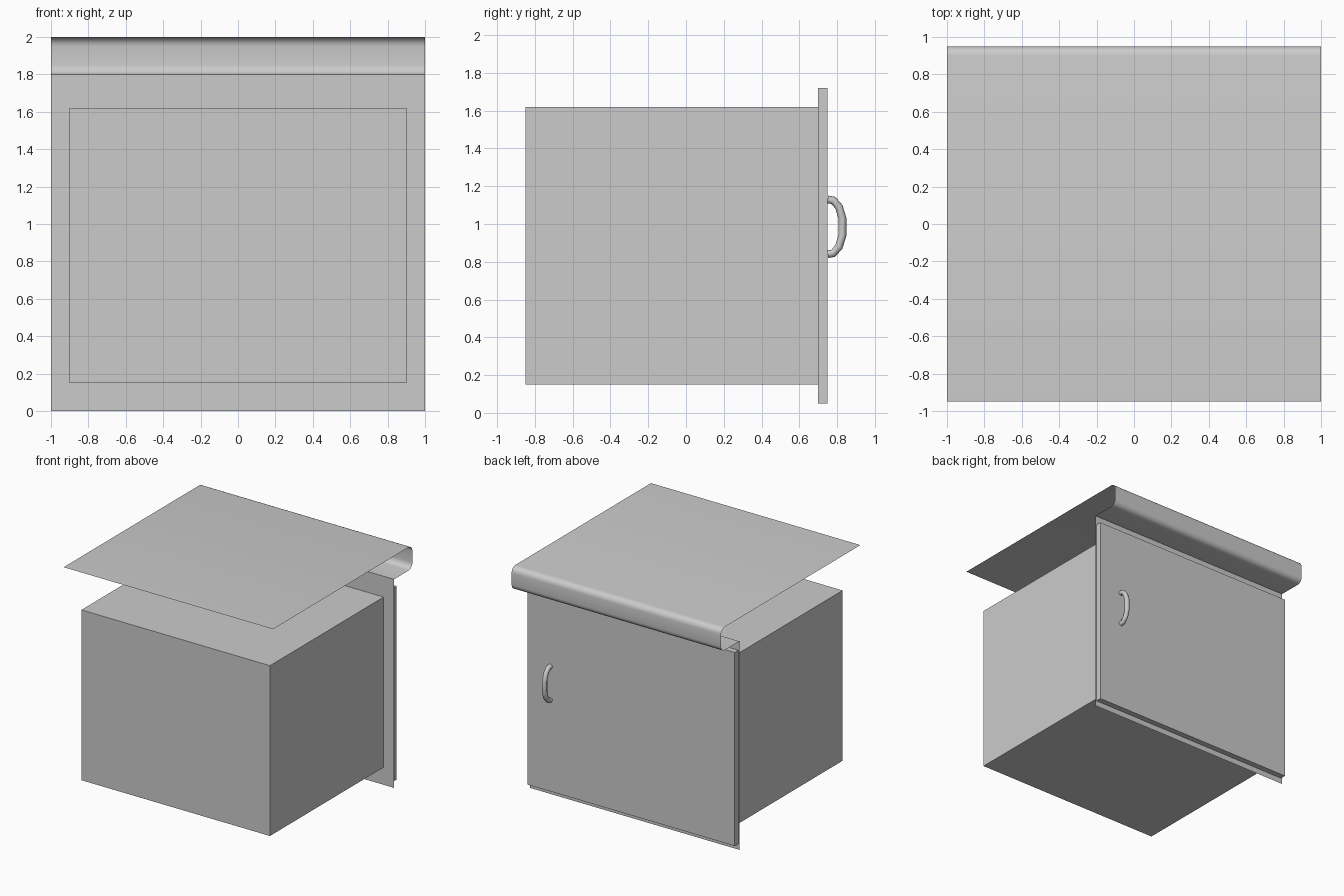
import bpy
import bmesh
from math import sin, cos, pi, radians
from mathutils import Vector

cube = bpy.data.objects.get("Cube")
if cube:
    bpy.data.objects.remove(cube, do_unlink=True)

# One plain grey for everything
grey = bpy.data.materials.new("light_grey")
grey.use_nodes = True
colour = (0.6, 0.6, 0.6, 1)
grey.diffuse_color = colour
grey.node_tree.nodes["Principled BSDF"].inputs["Base Color"].default_value = colour


def add_object(name, bm):
    mesh = bpy.data.meshes.new(name)
    bm.to_mesh(mesh)
    bm.free()
    mesh.materials.append(grey)
    obj = bpy.data.objects.new(name, mesh)
    bpy.context.collection.objects.link(obj)
    return obj


def box(name, low, high):
    low, high = Vector(low), Vector(high)
    bm = bmesh.new()
    bmesh.ops.create_cube(bm, size=1)
    for v in bm.verts:
        v.co = (low + high) / 2 + v.co * (high - low)
    return add_object(name, bm)


def sheet(name, profile, half_width):
    """Sweep a (y, z) profile across x as a thin single-sided sheet."""
    bm = bmesh.new()
    rows = [[bm.verts.new((x, y, z)) for x in (-half_width, half_width)]
            for y, z in profile]
    for a, b in zip(rows, rows[1:]):
        bm.faces.new((a[0], a[1], b[1], b[0]))
    return add_object(name, bm)


def smooth(obj, angle):
    bpy.ops.object.select_all(action='DESELECT')
    obj.select_set(True)
    bpy.context.view_layer.objects.active = obj
    bpy.ops.object.shade_smooth_by_angle(angle=radians(angle))


def arc(cy, cz, r, start, end, steps=5):
    angles = [start + (end - start) * i / steps for i in range(steps + 1)]
    return [(cy + r * cos(a), cz + r * sin(a)) for a in angles]


# Cabinet body, face panel and door
box("cabinet_body", (-0.9, -0.85, 0.15), (0.9, 0.7, 1.62))
sheet("face_panel", [(0.7, 0), (0.7, 1.8)], 1)
box("door", (-0.99, 0.7, 0.05), (0.99, 0.75, 1.72))

# Worktop with a rolled edge above the door
r = 0.05
profile = [(0.7, 1.8)]
profile += arc(0.95 - r, 1.8 + r, r, -pi / 2, 0)
profile += arc(0.95 - r, 2 - r, r, 0, pi / 2)
profile.append((-0.95, 2))
smooth(sheet("worktop", profile, 1), 40)

# Bow handle
path = [(0.75, 1.13), (0.78, 1.125), (0.81, 1.09), (0.828, 1.03)]
path += [(y, 1.97 - z) for y, z in reversed(path)]
curve = bpy.data.curves.new("door_handle", 'CURVE')
curve.dimensions = '3D'
curve.bevel_depth = 0.021
curve.bevel_resolution = 2
curve.use_fill_caps = True
spline = curve.splines.new('POLY')
spline.points.add(len(path) - 1)
for point, (y, z) in zip(spline.points, path):
    point.co = (0.77, y, z, 1)
curve.materials.append(grey)
handle = bpy.data.objects.new("door_handle", curve)
bpy.context.collection.objects.link(handle)
bpy.ops.object.select_all(action='DESELECT')
handle.select_set(True)
bpy.context.view_layer.objects.active = handle
bpy.ops.object.convert(target='MESH')
smooth(bpy.context.view_layer.objects.active, 50)
